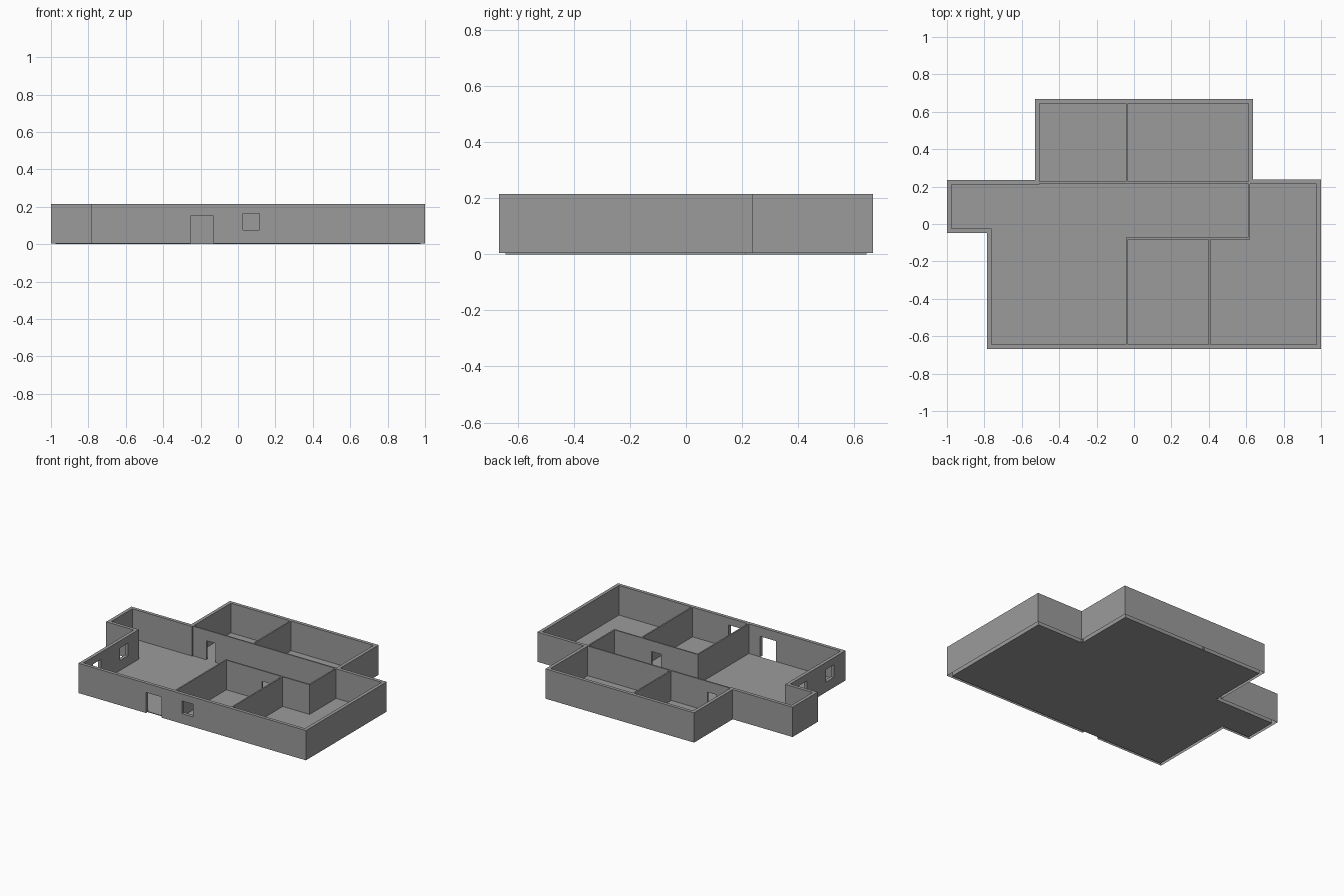
import bpy, bmesh
from mathutils import Vector

cube = bpy.data.objects.get("Cube")
if cube:
    bpy.data.objects.remove(cube, do_unlink=True)

HEIGHT, BASE = 0.215, 0.004
OUTER_T, INNER_T = 0.024, 0.01

grey = bpy.data.materials.new("plain grey")
grey.use_nodes = True
grey.diffuse_color = (0.33, 0.33, 0.33, 1)
grey.node_tree.nodes["Principled BSDF"].inputs["Base Color"].default_value = grey.diffuse_color

# Footprint of the house, counter-clockwise
OUTLINE = [(-0.785, -0.667), (1, -0.667), (1, 0.238), (0.636, 0.238), (0.636, 0.667),
           (-0.53, 0.667), (-0.53, 0.234), (-1, 0.234), (-1, -0.048), (-0.785, -0.048)]


def inset(points, t):
    """Offset a right-angled outline inwards."""
    result = []
    for i, p in enumerate(points):
        p = Vector(p)
        d1 = (p - Vector(points[i - 1])).normalized()
        d2 = (Vector(points[(i + 1) % len(points)]) - p).normalized()
        result.append(p + t * Vector((-d1.y - d2.y, d1.x + d2.x)))
    return result


def finish(name, bm):
    bmesh.ops.recalc_face_normals(bm, faces=bm.faces)
    mesh = bpy.data.meshes.new(name)
    bm.to_mesh(mesh)
    bm.free()
    mesh.materials.append(grey)
    obj = bpy.data.objects.new(name, mesh)
    bpy.context.collection.objects.link(obj)
    return obj


def box(name, x0, x1, y0, y1, z0=BASE, z1=HEIGHT):
    bm = bmesh.new()
    bmesh.ops.create_cube(bm, size=1)
    for v in bm.verts:
        v.co = (x1 if v.co.x > 0 else x0, y1 if v.co.y > 0 else y0, z1 if v.co.z > 0 else z0)
    return finish(name, bm)


def cut(wall, name, x, y, z):
    """Cut an opening through a wall."""
    cutter = box(name, *x, *y, *z)
    cutter.hide_render = True
    cutter.hide_viewport = True
    mod = wall.modifiers.new(name, "BOOLEAN")
    mod.operation = "DIFFERENCE"
    mod.solver = "EXACT"
    mod.object = cutter
    return cutter


inner = inset(OUTLINE, OUTER_T)

# Floor: thin slab inside the outer walls
bm = bmesh.new()
slab = bm.faces.new([bm.verts.new((p.x, p.y, 0)) for p in inner])
ext = bmesh.ops.extrude_face_region(bm, geom=[slab], use_keep_orig=True)
for g in ext["geom"]:
    if isinstance(g, bmesh.types.BMVert):
        g.co.z = 0.005
finish("floor", bm)

# Outer walls: a hollow ring
bm = bmesh.new()
loops = [[bm.verts.new((p[0], p[1], z)) for p in pts]
         for pts, z in ((OUTLINE, BASE), (OUTLINE, HEIGHT), (inner, HEIGHT), (inner, BASE))]
n = len(OUTLINE)
for k in range(4):
    a, b = loops[k], loops[(k + 1) % 4]
    for i in range(n):
        j = (i + 1) % n
        bm.faces.new((a[i], a[j], b[j], b[i]))
outer_walls = finish("outer_walls", bm)

# Partition walls
h = INNER_T / 2
corridor_wall = box("back_corridor_wall", -0.515, 0.62, 0.217, 0.227)
room_wall = box("front_corridor_wall", -0.043, 0.62, -0.083, -0.073)
for name, x, y0, y1 in (("back_room_divider", -0.038, 0.222, 0.65),
                        ("corridor_end_wall", 0.615, -0.083, 0.222),
                        ("living_room_divider", -0.038, -0.65, -0.075),
                        ("front_room_divider", 0.404, -0.65, -0.075)):
    box(name, x - h, x + h, y0, y1)

# Doors and windows
DOOR, INNER_DOOR, WINDOW = (-0.05, 0.15), (-0.05, 0.14), (0.075, 0.165)
FRONT, SIDE = (-0.7, -0.62), (-0.82, -0.74)
cutters = [
    cut(outer_walls, "front_door_cutter", (-0.255, -0.132), FRONT, DOOR),
    cut(outer_walls, "front_window_cutter", (0.028, 0.116), FRONT, WINDOW),
    cut(outer_walls, "side_window_cutter_a", SIDE, (-0.535, -0.446), WINDOW),
    cut(outer_walls, "side_window_cutter_b", SIDE, (-0.234, -0.145), WINDOW),
    cut(corridor_wall, "back_room_door_cutter", (-0.4, -0.328), (0.2, 0.25), INNER_DOOR),
    cut(room_wall, "front_room_door_cutter", (0.248, 0.32), (-0.1, -0.05), INNER_DOOR),
]

# Apply the cuts, leave the outer walls open underneath
deps = bpy.context.evaluated_depsgraph_get()
deps.update()
for wall in (outer_walls, corridor_wall, room_wall):
    bm = bmesh.new()
    bm.from_mesh(bpy.data.meshes.new_from_object(wall.evaluated_get(deps)))
    if wall is outer_walls:
        under = [f for f in bm.faces if all(v.co.z < BASE + 0.001 for v in f.verts)]
        bmesh.ops.delete(bm, geom=under, context="FACES_ONLY")
    wall.modifiers.clear()
    bm.to_mesh(wall.data)
    bm.free()
for c in cutters:
    bpy.data.objects.remove(c, do_unlink=True)
